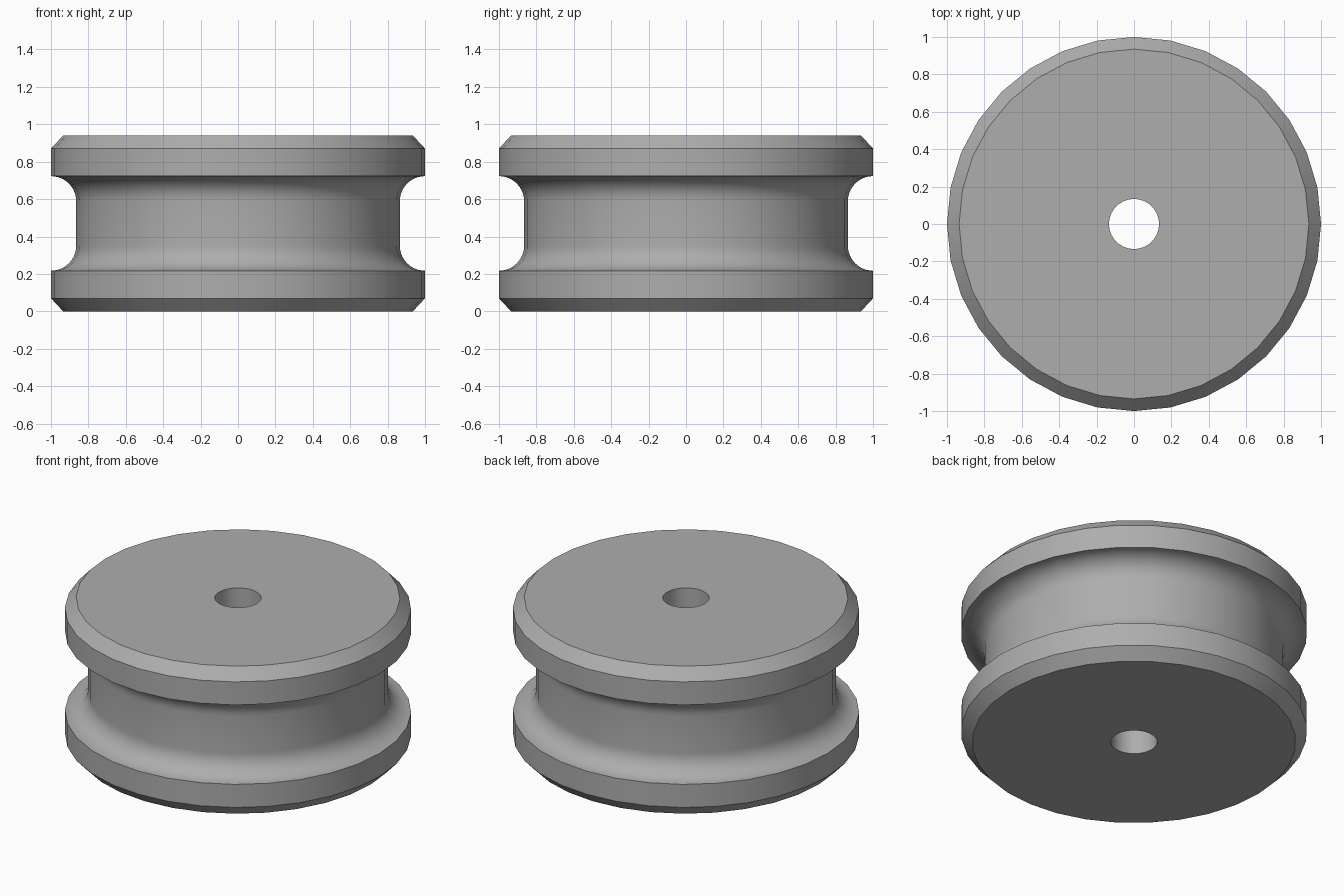
import bpy, bmesh, math

cube = bpy.data.objects.get("Cube")
if cube:
    bpy.data.objects.remove(cube, do_unlink=True)

SIDES = 32
HEIGHT = 0.94
BORE, FACE, RIM, HUB = 0.134, 0.935, 1.0, 0.865
CHAMFER, LIP = 0.07, 0.217
FILLET = RIM - HUB
ARC_STEPS = 10

# Plain grey metal
metal = bpy.data.materials.new("grey metal")
metal.use_nodes = True
grey = (0.42, 0.42, 0.42, 1)
metal.diffuse_color = grey
metal.node_tree.nodes["Principled BSDF"].inputs["Base Color"].default_value = grey

# Lower half of the section: bore, face, chamfer, rim, then the concave fillet
half = [(BORE, 0), (FACE, 0), (RIM, CHAMFER)]
for i in range(ARC_STEPS + 1):
    a = math.pi / 2 * i / ARC_STEPS
    half.append((RIM - FILLET * math.sin(a), LIP + FILLET * (1 - math.cos(a))))

# Mirror it to get the closed section
section = half + [(r, HEIGHT - z) for r, z in reversed(half)]

# Revolve the section around z
bm = bmesh.new()
rings = []
for s in range(SIDES):
    a = 2 * math.pi * s / SIDES
    rings.append([bm.verts.new((r * math.cos(a), r * math.sin(a), z)) for r, z in section])
count = len(section)
for s in range(SIDES):
    here, there = rings[s], rings[(s + 1) % SIDES]
    for k in range(count):
        n = (k + 1) % count
        bm.faces.new((here[k], there[k], there[n], here[n]))
bmesh.ops.recalc_face_normals(bm, faces=bm.faces)
mesh = bpy.data.meshes.new("grooved_wheel")
bm.to_mesh(mesh)
bm.free()
mesh.materials.append(metal)

wheel = bpy.data.objects.new("grooved_wheel", mesh)
bpy.context.collection.objects.link(wheel)

# Smooth round surfaces, crisp chamfer and lip edges
bpy.ops.object.select_all(action='DESELECT')
wheel.select_set(True)
bpy.context.view_layer.objects.active = wheel
bpy.ops.object.shade_smooth_by_angle(angle=math.radians(30))
